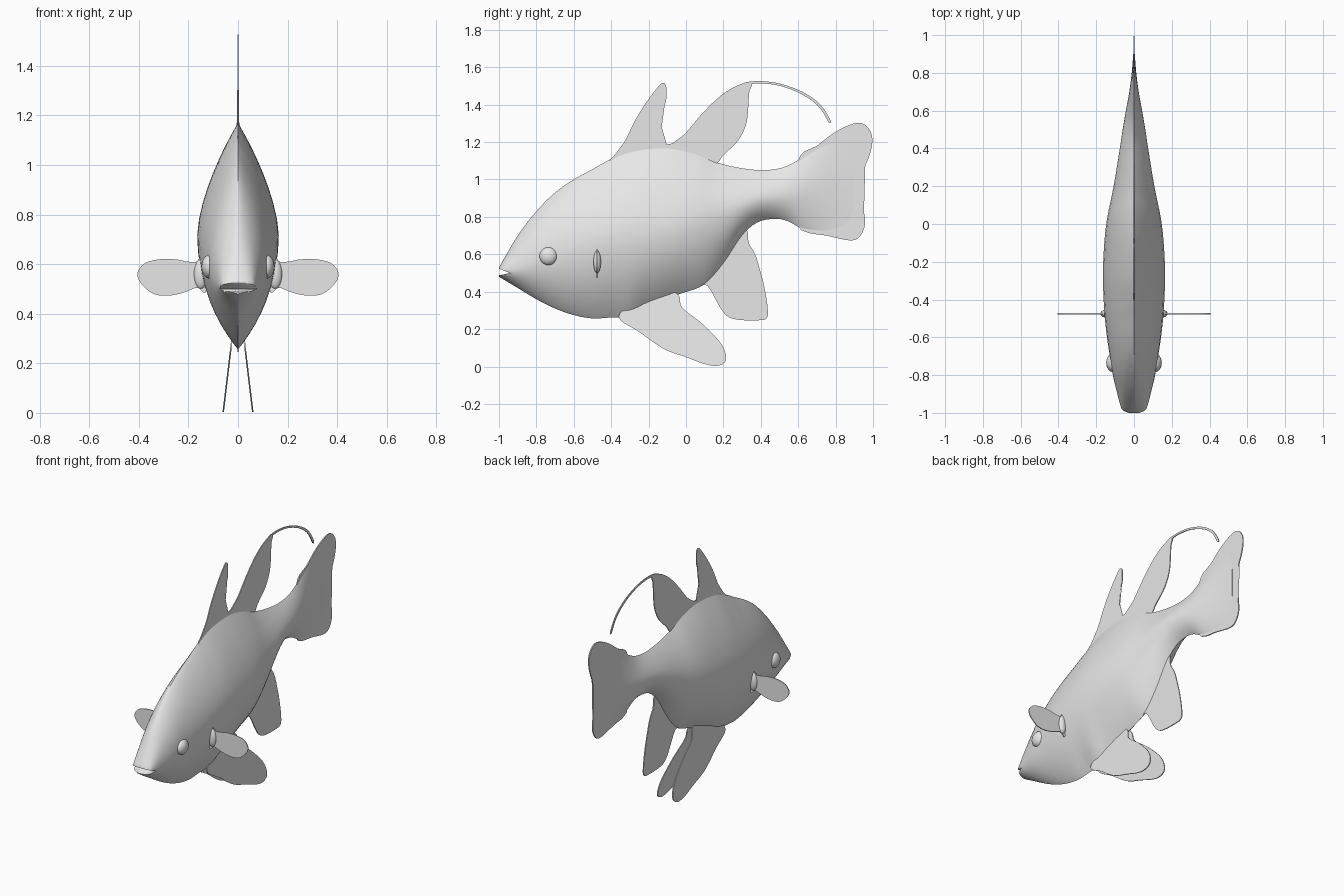
import bpy, bmesh, math
from mathutils import Vector

if "Cube" in bpy.data.objects:
    bpy.data.objects.remove(bpy.data.objects["Cube"])

skin = bpy.data.materials.new("grey skin")
skin.diffuse_color = (0.8, 0.8, 0.8, 1)
skin.use_nodes = True
skin.node_tree.nodes["Principled BSDF"].inputs["Base Color"].default_value = skin.diffuse_color


def add_object(name, bm, angle=40):
    bmesh.ops.recalc_face_normals(bm, faces=bm.faces)
    me = bpy.data.meshes.new(name)
    bm.to_mesh(me)
    bm.free()
    ob = bpy.data.objects.new(name, me)
    bpy.context.collection.objects.link(ob)
    me.materials.append(skin)
    bpy.ops.object.select_all(action='DESELECT')
    bpy.context.view_layer.objects.active = ob
    ob.select_set(True)
    bpy.ops.object.shade_smooth_by_angle(angle=math.radians(angle))
    return ob


def table(points, y):
    """Smooth value at y through (y, value) points."""
    n = len(points)

    def slope(i):
        a, b = points[max(i - 1, 0)], points[min(i + 1, n - 1)]
        return (b[1] - a[1]) / (b[0] - a[0])
    i = max(k for k in range(n - 1) if k == 0 or points[k][0] <= y)
    (y0, v0), (y1, v1) = points[i], points[i + 1]
    h = y1 - y0
    t = (y - y0) / h
    return ((2*t**3 - 3*t**2 + 1) * v0 + (t**3 - 2*t**2 + t) * h * slope(i)
            + (3*t**2 - 2*t**3) * v1 + (t**3 - t**2) * h * slope(i + 1))


def smooth_loop(pts, steps=5):
    """Closed Catmull-Rom outline."""
    out, n = [], len(pts)
    for i in range(n):
        a, b, c, d = (Vector(pts[(i + k) % n]) for k in (-1, 0, 1, 2))
        for s in range(steps):
            t = s / steps
            out.append(0.5 * (2*b + (c - a)*t + (2*a - 5*b + 4*c - d)*t*t
                              + (3*b - a - 3*c + d)*t**3))
    return out


def fin(name, outline, place, offset, smooth=True):
    """Thin plate; place maps outline (u, v) to 3D, offset is the thickness vector."""
    loop = smooth_loop(outline) if smooth else [Vector(p) for p in outline]
    bm = bmesh.new()
    off = Vector(offset)
    rings = [[bm.verts.new(Vector(place(p.x, p.y)) + s * off) for p in loop] for s in (-.5, .5)]
    n = len(loop)
    for i in range(n):
        j = (i + 1) % n
        bm.faces.new((rings[0][i], rings[0][j], rings[1][j], rings[1][i]))
    caps = [bm.faces.new(r) for r in rings]
    bmesh.ops.triangulate(bm, faces=caps)
    return add_object(name, bm, 30)


# Body: lens-shaped sections lofted from the mouth into the tail
top = [(-1, .53), (-.9, .70), (-.8, .83), (-.7, .93), (-.6, 1.0), (-.5, 1.055), (-.4, 1.11),
       (-.28, 1.155), (-.1, 1.17), (.05, 1.14), (.17, 1.09), (.3, 1.06), (.42, 1.05), (.52, 1.065),
       (.6, 1.105), (.7, 1.18), (.8, 1.25), (.9, 1.29)]
bottom = [(-1, .48), (-.9, .42), (-.8, .36), (-.7, .31), (-.6, .275), (-.5, .257), (-.4, .262),
          (-.3, .265), (-.2, .32), (-.04, .385), (.1, .44), (.2, .55), (.3, .70), (.38, .77),
          (.48, .79), (.55, .775), (.63, .73), (.75, .705), (.9, .69)]
width = [(-1, .04), (-.985, .062), (-.95, .075), (-.9, .088), (-.8, .112), (-.7, .128), (-.6, .143),
         (-.5, .154), (-.35, .163), (-.2, .163), (0, .147), (.2, .108), (.4, .075), (.5, .06),
         (.6, .043), (.7, .025), (.8, .012), (.9, .004)]
middle = [(-1, .505), (-.9, .53), (-.75, .59), (-.6, .64), (-.4, .70), (-.1, .74), (.2, .83),
          (.4, .90), (.6, .92), (.9, .98)]
RINGS, SIDES = 84, 44
bm = bmesh.new()
rings = []
for i in range(RINGS + 1):
    y = -1 + 1.9 * (i / RINGS) ** 1.25
    zt, zb, w, zm = (table(c, y) for c in (top, bottom, width, middle))
    head = min(max((-.4 - y) / .6, 0), 1)
    ring = []
    for k in range(SIDES):
        a = 2 * math.pi * k / SIDES
        s = math.sin(a)
        p, q = (1.6 + .5 * head, 1 - .4 * head) if s > 0 else (2.1, 1 - .2 * head)
        x = w * max(1 - abs(s) ** p, 0) ** q * (1 if math.cos(a) > 0 else -1)
        z = zm + s * ((zt - zm) if s > 0 else (zm - zb))
        ring.append(bm.verts.new((x, y, z)))
    rings.append(ring)
for r0, r1 in zip(rings, rings[1:]):
    for k in range(SIDES):
        j = (k + 1) % SIDES
        bm.faces.new((r0[k], r0[j], r1[j], r1[k]))
bm.faces.new(rings[0])
bm.faces.new(rings[-1])
body = add_object("body", bm, 50)

# Mouth slit: wedge cut between the lips
slit = fin("mouth_cutter", [(-1.03, .535), (-.94, .5), (-1.03, .482)],
           lambda u, v: (0, u, v), (.4, 0, 0), smooth=False)
slit.hide_render = True
slit.hide_set(True)
cut = body.modifiers.new("mouth", 'BOOLEAN')
cut.operation = 'DIFFERENCE'
cut.object = slit

# Central fins
flat = lambda u, v: (0, u, v)
fin("dorsal_fins", [(-.45, 1.06), (-.4, 1.11), (-.33, 1.2), (-.27, 1.32), (-.2, 1.43), (-.14, 1.505),
                    (-.118, 1.515), (-.105, 1.49), (-.107, 1.42), (-.125, 1.37), (-.13, 1.28),
                    (-.14, 1.215), (-.12, 1.19), (-.07, 1.195), (0, 1.25), (.08, 1.345), (.17, 1.435),
                    (.25, 1.49), (.33, 1.52), (.352, 1.505), (.337, 1.46), (.325, 1.31), (.28, 1.21),
                    (.2, 1.13), (.17, 1.09), (.1, 1.04), (-.2, 1.06)], flat, (.006, 0, 0))
fin("tail_fin", [(.6, 1.10), (.7, 1.18), (.8, 1.255), (.9, 1.3), (.96, 1.29), (.995, 1.23), (.985, 1.14),
                 (.94, 1.03), (.912, .94), (.945, .85), (.957, .76), (.925, .69), (.87, .675),
                 (.75, .70), (.64, .72), (.6, .78)], flat, (.007, 0, 0))
fin("anal_fin", [(.02, .43), (.1, .437), (.13, .41), (.18, .32), (.22, .27), (.28, .25), (.38, .247),
                 (.43, .257), (.437, .31), (.42, .42), (.4, .5), (.37, .6), (.335, .66), (.32, .73),
                 (.22, .66)], flat, (.006, 0, 0))

# Trailing filament of the rear dorsal fin
path = [(.32, 1.514), (.4, 1.52), (.5, 1.507), (.6, 1.472), (.68, 1.425), (.73, 1.375), (.768, 1.31)]
edge = [(y, z + .006) for y, z in path[:3]] + [(y + .005, z + .005) for y, z in path[3:]]
back = [(y, z - .006) for y, z in path[:3]] + [(y - .005, z - .005) for y, z in path[3:]]
fin("dorsal_filament", edge + back[::-1], flat, (.006, 0, 0))

# Paired fins and eyes
pectoral = [(.13, .65), (.165, .612), (.2, .61), (.25, .619), (.31, .62), (.37, .607), (.402, .575),
            (.402, .54), (.375, .505), (.335, .478), (.28, .473), (.22, .485), (.165, .505), (.13, .49)]
pelvic = [(-.36, .265), (-.25, .185), (-.12, .095), (0, .05), (.1, .013), (.17, .004), (.212, .03),
          (.207, .085), (.17, .145), (.08, .235), (-.02, .315), (-.04, .38), (-.12, .42), (-.26, .36)]
for side, sx in (("right", 1), ("left", -1)):
    fin(side + "_pectoral_fin", pectoral, lambda u, v: (sx * u, -.475, v), (0, .006, 0))
    fin(side + "_pelvic_fin", pelvic, lambda u, v: (sx * (.06 - .12 * v), u, v), (.006, 0, 0))

    # Flared fin root
    bm = bmesh.new()
    bmesh.ops.create_uvsphere(bm, u_segments=20, v_segments=12, radius=1)
    for v in bm.verts:
        v.co = Vector((sx * .15, -.475, .56)) + Vector((v.co.x * .028, v.co.y * .02, v.co.z * .06))
    add_object(side + "_fin_root", bm)

    bm = bmesh.new()
    bmesh.ops.create_uvsphere(bm, u_segments=24, v_segments=16, radius=1)
    for v in bm.verts:
        v.co = Vector((sx * .115, -.735, .59)) + Vector((v.co.x * .032, v.co.y * .048, v.co.z * .048))
    add_object(side + "_eye", bm)
